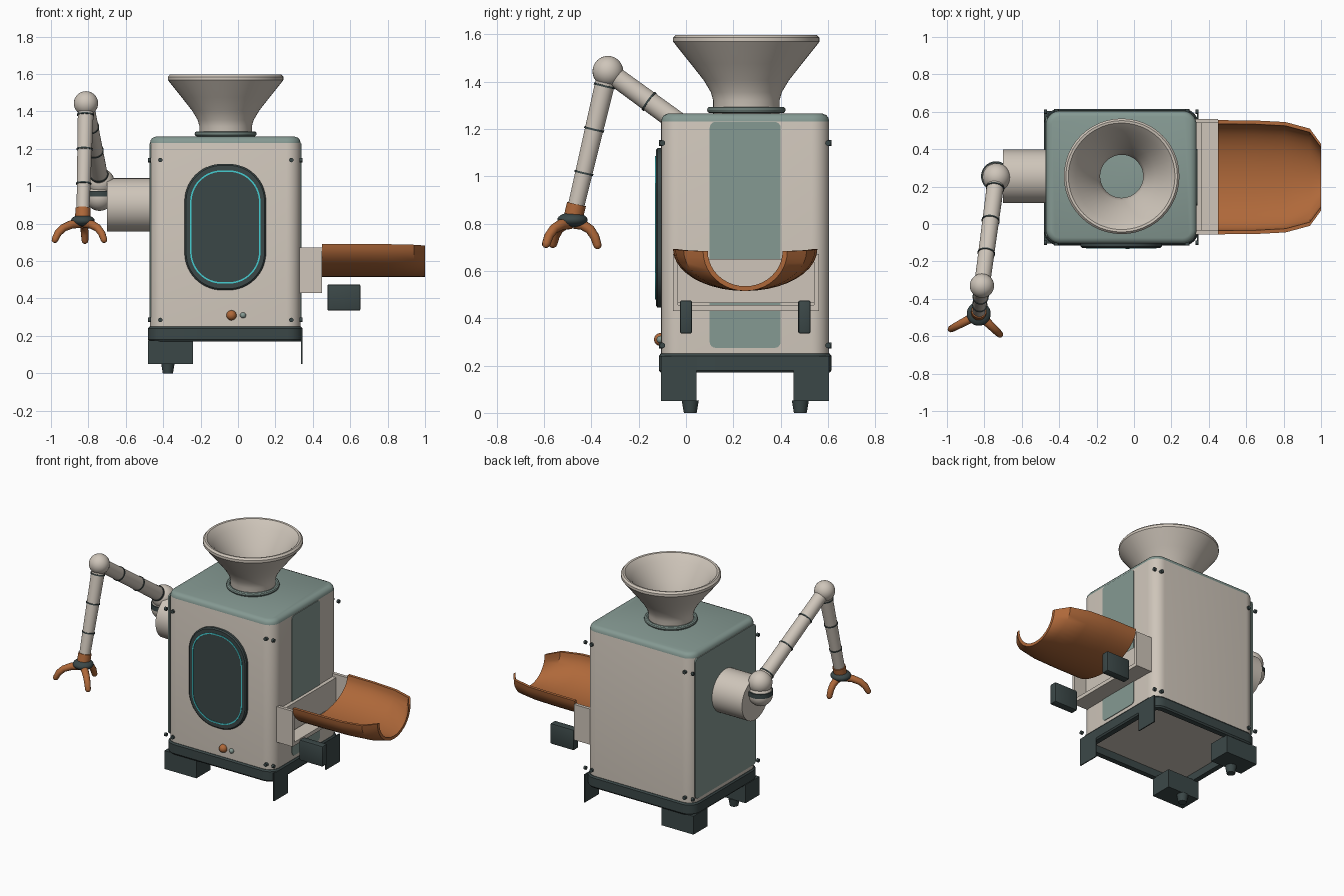
import bpy, bmesh
from math import sin, cos, pi
from mathutils import Vector

cube = bpy.data.objects.get("Cube")
if cube:
    bpy.data.objects.remove(cube)


def material(name, rgb):
    m = bpy.data.materials.new(name)
    m.use_nodes = True
    m.diffuse_color = (*rgb, 1)
    m.node_tree.nodes["Principled BSDF"].inputs["Base Color"].default_value = (*rgb, 1)
    return m


CREAM = material("warm_cream", (0.62, 0.56, 0.49))
SAGE = material("sage_green", (0.235, 0.32, 0.29))
DARK = material("dark_slate", (0.044, 0.064, 0.064))
COPPER = material("copper_orange", (0.43, 0.14, 0.042))
CYAN = material("bright_cyan", (0.06, 0.62, 0.65))


def finish(name, bm, *mats):
    bmesh.ops.recalc_face_normals(bm, faces=bm.faces)
    me = bpy.data.meshes.new(name)
    bm.to_mesh(me)
    bm.free()
    ob = bpy.data.objects.new(name, me)
    bpy.context.collection.objects.link(ob)
    for m in mats:
        me.materials.append(m)
    bpy.ops.object.select_all(action='DESELECT')
    ob.select_set(True)
    bpy.context.view_layer.objects.active = ob
    bpy.ops.object.shade_smooth_by_angle(angle=0.6)
    return ob


def loft(name, mat, loops, closed=False):
    """Skin closed loops of points; cap the ends, or join last to first."""
    bm = bmesh.new()
    rings = [[bm.verts.new(p) for p in loop] for loop in loops]
    pairs = list(zip(rings, rings[1:]))
    if closed:
        pairs.append((rings[-1], rings[0]))
    else:
        bm.faces.new(rings[0])
        bm.faces.new(rings[-1])
    for a, b in pairs:
        for i in range(len(a)):
            j = (i + 1) % len(a)
            bm.faces.new((a[i], a[j], b[j], b[i]))
    return finish(name, bm, mat)


def rounded(w, h, r, n=8):
    """Rounded rectangle outline centred on the origin."""
    pts = []
    for k, (sx, sy) in enumerate(((1, 1), (-1, 1), (-1, -1), (1, -1))):
        for i in range(n + 1):
            a = (k + i / n) * pi / 2
            pts.append((sx * (w / 2 - r) + r * cos(a), sy * (h / 2 - r) + r * sin(a)))
    return pts


def flat(outline, z, c=(-0.068, 0.25)):
    return [(c[0] + u, c[1] + v, z) for u, v in outline]


def upright(outline, y, c):
    return [(c[0] + u, y, c[1] + v) for u, v in outline]


def sideways(outline, x, c):
    return [(x, c[0] + u, c[1] + v) for u, v in outline]


def box(name, mat, lo, hi, r=0):
    bm = bmesh.new()
    bmesh.ops.create_cube(bm, size=1)
    for v in bm.verts:
        v.co = [(a + b) / 2 + c * (b - a) for a, b, c in zip(lo, hi, v.co)]
    if r:
        bmesh.ops.bevel(bm, geom=bm.edges[:], offset=r, segments=2, affect='EDGES', profile=0.5)
    return finish(name, bm, mat)


def rod(name, mat, p, q, r1, r2=None, sides=28):
    p, q = Vector(p), Vector(q)
    bm = bmesh.new()
    bmesh.ops.create_cone(bm, cap_ends=True, segments=sides, radius1=r1,
                          radius2=r1 if r2 is None else r2, depth=(q - p).length)
    rot = (q - p).to_track_quat('Z', 'Y')
    for v in bm.verts:
        v.co = rot @ v.co + (p + q) / 2
    return finish(name, bm, mat)


def ball(name, mat, c, r, squash=1):
    bm = bmesh.new()
    bmesh.ops.create_uvsphere(bm, u_segments=28, v_segments=16, radius=r)
    for v in bm.verts:
        v.co = Vector((v.co.x, v.co.y, v.co.z * squash)) + Vector(c)
    return finish(name, bm, mat)


def lathe(name, mat, profile, c, n=48):
    loops = [[(c[0] + r * cos(2 * pi * i / n), c[1] + r * sin(2 * pi * i / n), z)
              for i in range(n)] for r, z in profile]
    return loft(name, mat, loops, closed=True)


# Cabinet with a rounded sage top
W, D = 0.805, 0.71
steps = [(0, 0.22), (0, 1.232), (0.004, 1.247), (0.012, 1.258), (0.03, 1.265)]
body = loft("cabinet_body", CREAM,
            [flat(rounded(W - 2 * i, D - 2 * i, 0.075 - i), z) for i, z in steps])
body.data.materials.append(SAGE)
for f in body.data.polygons:
    f.material_index = int(f.center.z > 1.235)

# Base frame, open underneath
outer, inner = rounded(0.825, 0.73, 0.08), rounded(0.74, 0.645, 0.04)
wide = rounded(0.81, 0.715, 0.073)
loft("base_frame", DARK, [flat(inner, 0.17), flat(wide, 0.17), flat(outer, 0.18),
                          flat(outer, 0.24), flat(wide, 0.25), flat(inner, 0.25)], closed=True)

# Feet on one side, thin skirt plates on the other
for end, y, peg in (("front", -0.105, 0.018), ("back", 0.455, 0.483)):
    box(end + "_foot_block", DARK, (-0.48, y, 0.05), (-0.24, y + 0.15, 0.175))
    rod(end + "_foot_peg", DARK, (-0.375, peg, 0), (-0.375, peg, 0.052), 0.027, 0.036, 20)
    box(end + "_skirt_plate", DARK, (0.338, y, 0.05), (0.345, y + 0.15, 0.24))

# Side panels
for name, w, x0, x1 in (("left_panel", 0.30, 0.33, 0.3385), ("right_panel", 0.65, -0.465, -0.4745)):
    shape = rounded(w, 0.955, 0.025, 4)
    loft(name, SAGE, [sideways(shape, x, (0.25, 0.752)) for x in (x0, x1)])

# Screws on all four sides
for z in (0.285, 1.14):
    for x in (-0.415, 0.285):
        for y, out in ((-0.105, -1), (0.605, 1)):
            rod("face_screw", DARK, (x, y - out * 0.01, z), (x, y + out * 0.01, z), 0.012, sides=12)
    for y in (-0.10, 0.60):
        for x, out in ((-0.47, -1), (0.335, 1)):
            rod("side_screw", DARK, (x - out * 0.005, y, z), (x + out * 0.01, y, z), 0.012, sides=12)

# Front window with a glowing line
WC = (-0.068, 0.782)
loft("window", DARK, [upright(rounded(0.435 - 2 * i, 0.675 - 2 * i, 0.2 - i, 14), y, WC)
                      for i, y in ((0, -0.10), (0, -0.12), (0.008, -0.127))])
big, small = rounded(0.376, 0.606, 0.17, 14), rounded(0.36, 0.59, 0.162, 14)
loft("window_light", CYAN, [upright(s, y, WC) for s, y in
                            ((big, -0.125), (big, -0.130), (small, -0.130), (small, -0.125))], closed=True)

# Knobs
ball("large_knob", COPPER, (-0.035, -0.108, 0.31), 0.027)
ball("small_knob", SAGE, (0.027, -0.108, 0.31), 0.016)

# Hopper
HC = (-0.066, 0.255)
lathe("hopper", CREAM, [(0.14, 1.26), (0.14, 1.32), (0.15, 1.355), (0.18, 1.405), (0.235, 1.475),
                        (0.295, 1.55), (0.309, 1.568), (0.309, 1.585), (0.298, 1.597),
                        (0.285, 1.595), (0.245, 1.555), (0.18, 1.45), (0.13, 1.37),
                        (0.115, 1.32), (0.115, 1.26)], HC)
lathe("hopper_collar", SAGE, [(0.152 + 0.014 * cos(a * pi / 5), 1.28 + 0.014 * sin(a * pi / 5))
                              for a in range(10)], HC)

# Chute holder
box("holder_back", CREAM, (0.33, -0.04, 0.465), (0.36, 0.55, 0.65))
box("holder_floor", CREAM, (0.33, -0.055, 0.43), (0.45, 0.56, 0.455))
for y in (-0.055, 0.54):
    box("holder_wall", CREAM, (0.33, y, 0.43), (0.45, y + 0.022, 0.672))
for y in (-0.026, 0.474):
    box("chute_bracket", DARK, (0.478, y, 0.335), (0.655, y + 0.052, 0.475), 0.008)


# Chute: half pipe that narrows at its lip
def trough(x, half, top=0.69, floor=0.515, t=0.02, n=20):
    arc = [pi * i / n for i in range(n + 1)]
    out = [(x, 0.25 - half * cos(a), top - (top - floor) * sin(a)) for a in arc]
    ins = [(x, 0.25 - (half - t) * cos(a), top - (top - floor - t) * sin(a)) for a in reversed(arc)]
    return out + ins


loft("chute", COPPER, [trough(x, h, t) for x, h, t in
                       ((0.45, 0.305, 0.692), (0.64, 0.304, 0.692), (0.81, 0.295, 0.69),
                        (0.94, 0.26, 0.687), (1.0, 0.178, 0.683))])

# Arm
shoulder, elbow, wrist = Vector((-0.735, 0.25, 1.02)), Vector((-0.813, -0.33, 1.443)), Vector((-0.83, -0.475, 0.83))
rod("arm_mount", CREAM, (-0.70, 0.255, 0.90), (-0.46, 0.255, 0.90), 0.143, sides=48)
ball("shoulder_base", CREAM, (-0.74, 0.255, 0.945), 0.077)
rod("shoulder_band", DARK, (-0.738, 0.255, 0.945), (-0.738, 0.255, 0.975), 0.08)
ball("shoulder_joint", CREAM, shoulder, 0.075)
ball("elbow_joint", CREAM, elbow, 0.065)
for name, a, b, r1, r2 in (("upper_arm", shoulder, elbow, 0.046, 0.042),
                           ("lower_arm", elbow, wrist, 0.043, 0.034)):
    rod(name, CREAM, a, b, r1, r2)
    step = (b - a).normalized() * 0.004
    for t in (0.1, 0.4, 0.7):
        p = a.lerp(b, t)
        rod(name + "_band", DARK, p - step, p + step, r1 + (r2 - r1) * t + 0.004)

# Claw
rod("wrist_band", COPPER, elbow.lerp(wrist, 0.915), wrist, 0.041)
ball("wrist_ring", DARK, (-0.83, -0.48, 0.815), 0.064, 0.5)
palm = Vector((-0.83, -0.482, 0.80))
for tip in ((-0.985, -0.565, 0.705), (-0.712, -0.595, 0.705), (-0.818, -0.37, 0.70)):
    out = Vector(tip) - palm
    cu = bpy.data.curves.new("claw_finger", 'CURVE')
    cu.dimensions = '3D'
    cu.bevel_depth = 0.02
    cu.bevel_resolution = 3
    cu.use_fill_caps = True
    s = cu.splines.new('POLY')
    path = [(0.1, 0), (0.4, 0.05), (0.68, 0.25), (0.86, 0.55), (0.96, 0.9), (0.98, 1.0), (0.99, 1.07)]
    s.points.add(len(path) - 1)
    for i, (pt, (h, v)) in enumerate(zip(s.points, path)):
        pt.co = (palm.x + out.x * h, palm.y + out.y * h, palm.z + out.z * v, 1)
        pt.radius = (1.2, 1.15, 1.05, 1.0, 0.9, 0.75, 0.35)[i]
    ob = bpy.data.objects.new("claw_finger", cu)
    cu.materials.append(COPPER)
    bpy.context.collection.objects.link(ob)
